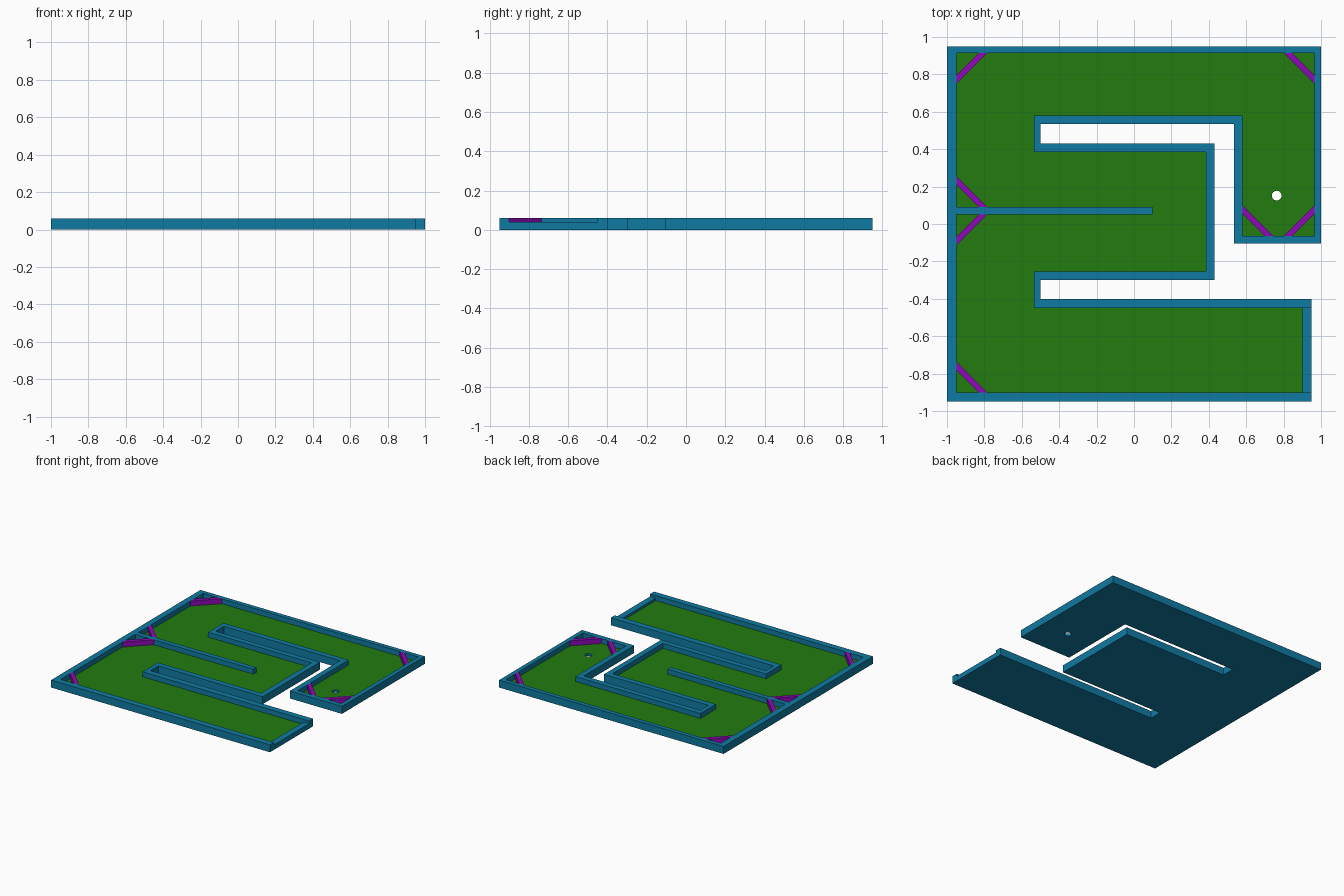
import bpy
import math

if "Cube" in bpy.data.objects:
    bpy.data.objects.remove(bpy.data.objects["Cube"])


def material(name, rgb):
    m = bpy.data.materials.new(name)
    m.diffuse_color = (*rgb, 1)
    m.use_nodes = True
    m.node_tree.nodes["Principled BSDF"].inputs["Base Color"].default_value = m.diffuse_color
    return m


BLUE = material("blue wall", (0.005, 0.195, 0.36))
GREEN = material("green turf", (0.016, 0.2, 0.005))
PURPLE = material("purple bumper", (0.27, 0.003, 0.48))
TOP, FLOOR, TEE = 0.06, 0.02, 0.04


def prism(name, loops, z0, z1, mats):
    """Fill closed 2D loops (later ones are holes) and extrude from z0 to z1."""
    cu = bpy.data.curves.new(name, 'CURVE')
    cu.dimensions, cu.fill_mode = '2D', 'BOTH'
    cu.extrude = (z1 - z0) / 2
    for pts in loops:
        s = cu.splines.new('POLY')
        s.points.add(len(pts) - 1)
        for p, (x, y) in zip(s.points, pts):
            p.co = (x, y, 0, 1)
        s.use_cyclic_u = True
    tmp = bpy.data.objects.new(name + "_outline", cu)
    bpy.context.collection.objects.link(tmp)
    dg = bpy.context.evaluated_depsgraph_get()
    me = bpy.data.meshes.new_from_object(tmp.evaluated_get(dg))
    bpy.data.objects.remove(tmp)
    for v in me.vertices:
        v.co.z += (z0 + z1) / 2
    me.materials.clear()
    for m in mats:
        me.materials.append(m)
    mid = (z0 + z1) / 2
    for f in me.polygons:
        f.use_smooth = False
        # last material goes on the top faces
        f.material_index = len(mats) - 1 if f.center.z > mid + 1e-4 else 0
    ob = bpy.data.objects.new(name, me)
    bpy.context.collection.objects.link(ob)
    return ob


def rect(x0, y0, x1, y1):
    return [(x0, y0), (x1, y0), (x1, y1), (x0, y1)]


# Winding border wall: outer side, then inner side back to the tee
outer = [(0.95, -0.45), (0.95, -0.4), (-0.5, -0.4), (-0.5, -0.3), (0.43, -0.3),
         (0.43, 0.43), (-0.5, 0.43), (-0.5, 0.535), (0.535, 0.535),
         (0.535, -0.105), (1, -0.105), (1, 0.95), (-1, 0.95), (-1, -0.95),
         (0.95, -0.95), (0.95, -0.9)]
inner = [(-0.95, -0.9), (-0.95, 0.915), (0.965, 0.915), (0.965, -0.065),
         (0.58, -0.065), (0.58, 0.58), (-0.535, 0.58), (-0.535, 0.385),
         (0.385, 0.385), (0.385, -0.255), (-0.535, -0.255), (-0.535, -0.45)]
prism("border_wall", [outer + inner], 0, TOP, [BLUE])

# Floor slab with turf on top and the cup hole
cup = [(0.763 + 0.026 * math.cos(a), 0.152 + 0.026 * math.sin(a))
       for a in (2 * math.pi * i / 24 for i in range(24))]
prism("floor", [[(0.9, -0.9)] + inner + [(0.9, -0.45)], cup], 0, FLOOR, [BLUE, GREEN])

# Low wall at the tee end and the dividing wall
prism("tee_wall", [rect(0.9, -0.9, 0.95, -0.45)], 0, TEE, [BLUE])
prism("divider_wall", [rect(-0.95, 0.05, 0.1, 0.09)], FLOOR, TOP, [BLUE])

# Diagonal bumper boards: corner position and the direction into the course
A, B = 0.165, 0.12
for i, (x, y, sx, sy) in enumerate([
        (-0.95, -0.9, 1, 1), (-0.95, 0.915, 1, -1), (0.965, 0.915, -1, -1),
        (-0.95, 0.09, 1, 1), (-0.95, 0.05, 1, -1),
        (0.58, -0.065, 1, 1), (0.965, -0.065, -1, 1)]):
    pts = [(x, y + sy * B), (x, y + sy * A), (x + sx * A, y), (x + sx * B, y)]
    prism(f"bumper_{i + 1}", [pts], FLOOR, TOP, [PURPLE])
